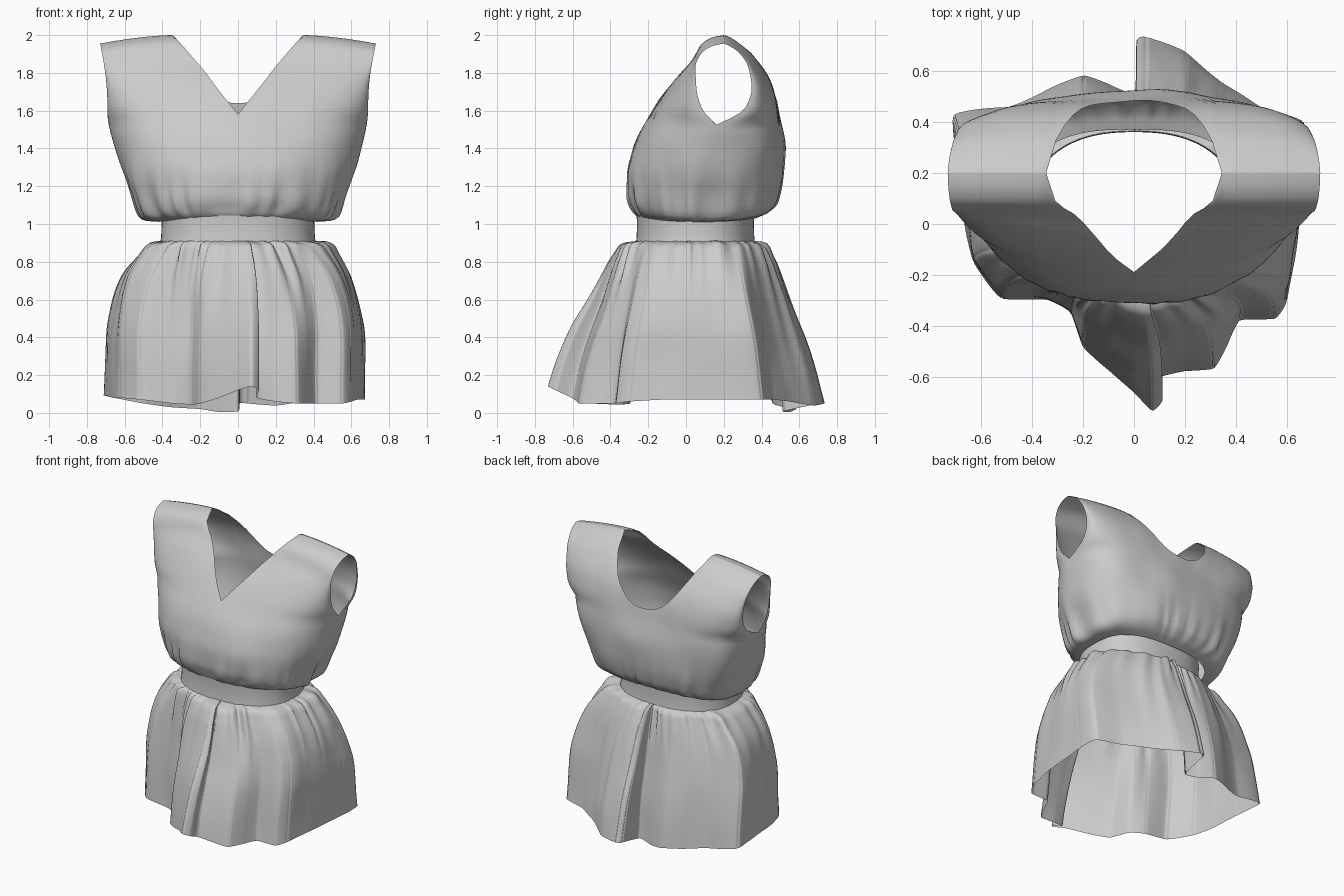
import bpy, bmesh
from math import sin, cos, pi, atan2, hypot, exp
from mathutils import Vector, noise

if "Cube" in bpy.data.objects:
    bpy.data.objects.remove(bpy.data.objects["Cube"])


def curve(pts):
    """Smooth monotone interpolation through (t, value) points."""
    n = len(pts)
    d = [(pts[i+1][1]-pts[i][1])/(pts[i+1][0]-pts[i][0]) for i in range(n-1)]
    m = [d[0]] + [2*a*b/(a+b) if a*b > 0 else 0 for a, b in zip(d, d[1:])] + [d[-1]]

    def f(t):
        t = min(max(t, pts[0][0]), pts[-1][0])
        i = 0
        while i < n-2 and t > pts[i+1][0]:
            i += 1
        h = pts[i+1][0]-pts[i][0]
        u = (t-pts[i][0])/h
        return ((1+2*u)*(1-u)**2*pts[i][1] + u*(1-u)**2*h*m[i]
                + u*u*(3-2*u)*pts[i+1][1] + u*u*(u-1)*h*m[i+1])
    return f


def add_grid(bm, rows, closed=False):
    vs = [[bm.verts.new(p) for p in r] for r in rows]
    n = len(vs[0])
    for a, b in zip(vs, vs[1:]):
        for j in range(n if closed else n-1):
            k = (j+1) % n
            bm.faces.new((a[j], a[k], b[k], b[j]))


def finish(bm, name):
    bmesh.ops.remove_doubles(bm, verts=bm.verts, dist=1e-4)
    bmesh.ops.recalc_face_normals(bm, faces=bm.faces)
    me = bpy.data.meshes.new(name)
    bm.to_mesh(me)
    bm.free()
    for p in me.polygons:
        p.use_smooth = True
    ob = bpy.data.objects.new(name, me)
    bpy.context.collection.objects.link(ob)
    return ob


def waist(a, rx=.405, ry=.31, cy=.05, p=2.35):
    c, s = cos(a), sin(a)
    r = (abs(c/rx)**p + abs(s/ry)**p)**(-1/p)
    return r*c, cy + r*s


def pleats(a, n, seed):
    """Irregular gathers around the body, about -1..1."""
    w = a + .16*sin(3*a+seed) + .07*sin(7*a+2*seed)
    return (.6*sin(n*w) + .4*sin((n//2+1)*w+seed))*(.65+.35*sin(5*a+seed))


# Bodice: front and back panels joined at side seams and shoulders
Z0, NS, NV, CORNER = 1.03, 32, 44, 10
S_NECK = sin(pi/2*CORNER/NS)
width = curve([(1.03, .42), (1.05, .47), (1.1, .53), (1.2, .58), (1.4, .645),
               (1.6, .69), (1.8, .70), (1.92, .715), (2, .73)])
front_y = curve([(1.03, -.25), (1.06, -.275), (1.15, -.31), (1.25, -.315), (1.4, -.28), (1.6, -.175),
                 (1.8, -.03), (1.87, .035), (1.95, .08), (1.99, .145), (2, .2)])
back_y = curve([(1.03, .37), (1.06, .43), (1.12, .48), (1.25, .51), (1.4, .52), (1.6, .49),
                (1.75, .45), (1.9, .35), (1.95, .29), (1.99, .23), (2, .2)])
seam = [(1.03, .08), (1.5, .16), (1.56, .16)]
arm_front = curve(seam + [(1.59, .12), (1.65, .08), (1.75, .055), (1.87, .05),
                          (1.95, .085), (1.99, .15), (2, .2)])
arm_back = curve(seam + [(1.59, .25), (1.65, .32), (1.75, .35), (1.87, .33),
                         (1.95, .28), (1.99, .225), (2, .2)])


def bodice_point(s, v, mid, arm, p, neck_z, neck_pow):
    q = abs(s)
    h = 2 - .045*max(0, (q-S_NECK)/(1-S_NECK))**1.6
    top = h if q >= S_NECK-1e-6 else neck_z + (2-neck_z)*(q/S_NECK)**neck_pow
    z = Z0 + (top-Z0)*v
    zz = Z0 + (z-Z0)*(2-Z0)/(h-Z0)
    x = s*width(zz)
    y = arm(zz) + (mid(zz)-arm(zz))*max(0, 1-q**p)**(1/p)
    # gathers above the band, soft wrinkles higher up
    a = atan2(y-.1, x)
    k = min(1, (z-Z0)/.06)*exp(-((z-1.06)/.17)**2)
    soft = min(1, (z-Z0)/.2)*min(1, max(0, (1.95-z)/.3))
    d = .024*k*pleats(a, 24, 1.3) + .014*soft*noise.noise(Vector((x*5, y*5, z*3.5)))
    # droop of the blouson at the sides
    z -= .05*exp(-((z-1.08)/.05)**2)*q**3
    return Vector((x+d*cos(a), y+d*sin(a), z))


bm = bmesh.new()
cols = [sin(pi/2*i/NS) for i in range(-NS, NS+1)]
for spec in ((front_y, arm_front, 2.3, 1.58, 1.0), (back_y, arm_back, 2.8, 1.64, 2.5)):
    add_grid(bm, [[bodice_point(s, (1-cos(pi*j/NV))/2, *spec) for s in cols]
                  for j in range(NV+1)])
finish(bm, "bodice")

# Waistband
bm = bmesh.new()
rows = []
for z, k in ((.89, 1.02), (.93, 1.005), (.98, 1), (1.02, 1), (1.06, 1.01)):
    rows.append([(*waist(2*pi*i/96, .405*k, .31*k), z) for i in range(96)])
add_grid(bm, rows, True)
finish(bm, "waistband")

# Skirt: gathered waist blended into a folded, uneven hem
hem = [(.07, -.73, .14), (.11, -.69, .12), (.10, -.60, .08), (.20, -.575, .06), (.31, -.56, .05),
       (.37, -.46, .05), (.42, -.38, .05), (.55, -.37, .05), (.60, -.30, .06), (.63, -.12, .07),
       (.65, .05, .07), (.67, .25, .07), (.66, .40, .07), (.50, .46, .07), (.35, .55, .06),
       (.20, .67, .04), (.05, .73, .05), (.01, .71, .05), (0, .52, .01), (-.10, .55, .005),
       (-.20, .58, .02), (-.35, .52, .03), (-.50, .46, .05), (-.70, .42, .09), (-.69, .20, .09),
       (-.66, 0, .08), (-.63, -.15, .08), (-.52, -.29, .07), (-.35, -.30, .05), (-.25, -.35, .045),
       (-.20, -.48, .05), (-.10, -.57, .08), (0, -.66, .12)]
hem = [Vector(p) for p in hem]
SUB, NZ, ZT = 8, 36, .905
edge = []
for i in range(len(hem)):
    a, b, c, d = (hem[(i+k) % len(hem)] for k in (-1, 0, 1, 2))
    for j in range(SUB):
        t = j/SUB
        edge.append(b + .4*t*(1-t)*((c-a)*(1-t) - (d-b)*t) + (c-b)*(t*t*(3-2*t) - t*(1-t)*(1-2*t)))
# spread by final drop fraction: quick flare at the sides, cone front and back
flare_x = curve([(0, 0), (.03, .25), (.12, .52), (.25, .76), (.4, .9), (.6, .98), (1, 1)])
flare_y = curve([(0, 0), (.04, .16), (.1, .26), (.22, .38), (.4, .55), (.6, .74), (.8, .89), (1, 1)])
rows = []
for k in range(NZ+1):
    f = (k/NZ)**1.5
    row = []
    for e in edge:
        a = atan2((e.y-.05)/.31, e.x/.405)
        a = atan2(.31*sin(a), .405*cos(a))
        wx, wy = waist(a, .41, .315)
        x = wx + (e.x-wx)*flare_x(f)
        y = wy + (e.y-wy)*flare_y(f)
        z = ZT + (e.z-ZT)*f
        g = min(1, f/.05)
        d = g*(.026*exp(-(f/.28)**2)*pleats(a, 34, .7)
               + .016*(1-f)*pleats(a, 17, 2.1)) + .01*g*noise.noise(Vector((x*5, y*5, z*3)))
        # ruffled puff just below the band
        z += .028*exp(-((f-.035)/.03)**2)*(.5+.5*pleats(a, 34, .7))
        r = hypot(x, y-.05)
        row.append((x+d*x/r, y+d*(y-.05)/r, max(0, z)))
    rows.append(row)
bm = bmesh.new()
add_grid(bm, rows, True)
finish(bm, "skirt")
